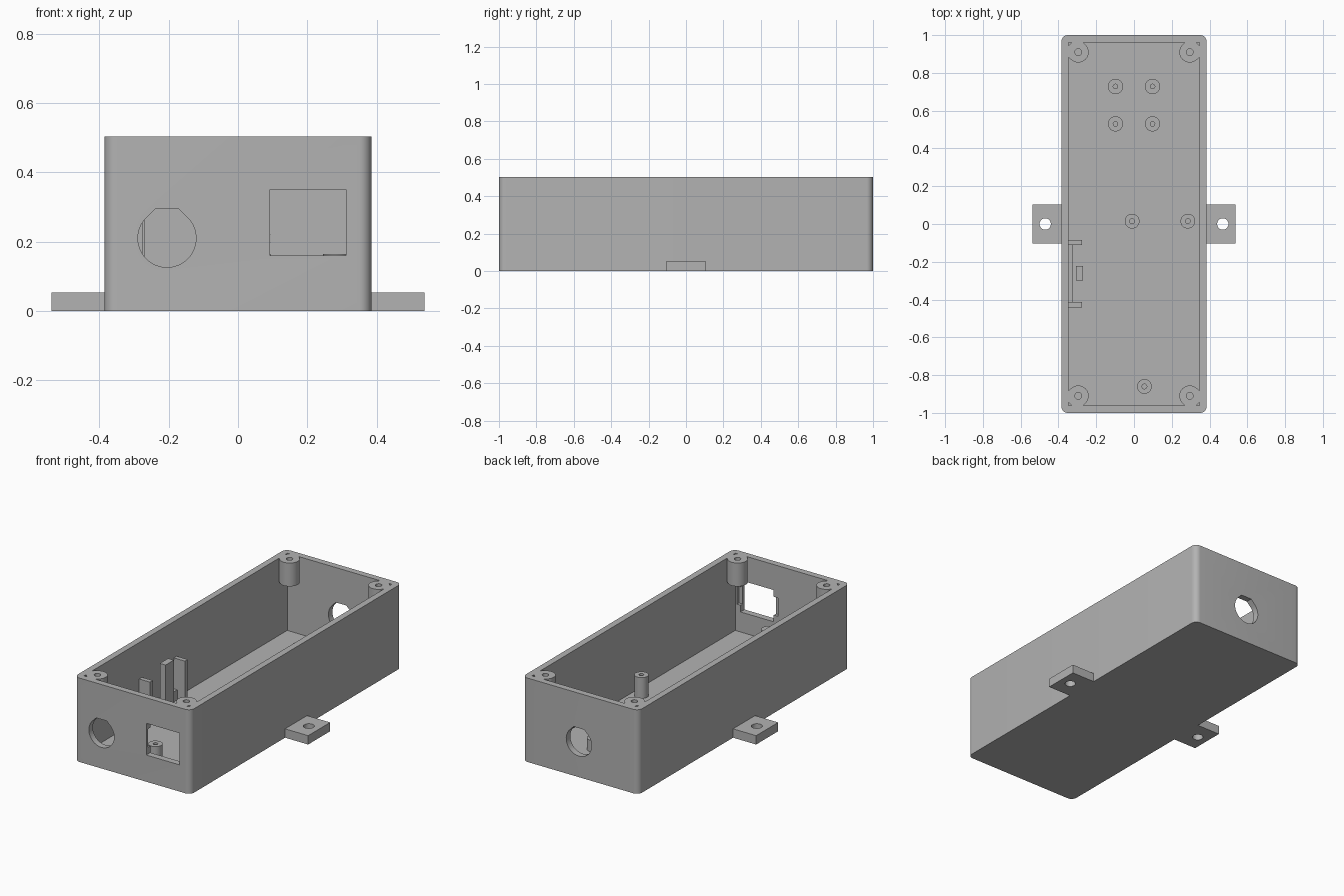
import bpy, bmesh
from math import cos, sin, pi, radians, sqrt
from mathutils import Matrix, Vector

if "Cube" in bpy.data.objects:
    bpy.data.objects.remove(bpy.data.objects["Cube"], do_unlink=True)

grey = bpy.data.materials.new("plain grey")
grey.use_nodes = True
COLOR = (0.45, 0.45, 0.45, 1)
grey.diffuse_color = COLOR
grey.node_tree.nodes["Principled BSDF"].inputs["Base Color"].default_value = COLOR

WALL, FLOOR, TOP = 0.038, 0.04, 0.503
HALF_X, HALF_Y = 0.385, 1.0


def finish(name, bm):
    bmesh.ops.recalc_face_normals(bm, faces=bm.faces)
    mesh = bpy.data.meshes.new(name)
    bm.to_mesh(mesh)
    bm.free()
    mesh.materials.append(grey)
    ob = bpy.data.objects.new(name, mesh)
    bpy.context.collection.objects.link(ob)
    return ob


def prism(name, pts, low, high, axis="z"):
    """Extrude a 2D outline along z, or along y with the outline in x and z."""
    bm = bmesh.new()
    place = (lambda a, b, c: (a, b, c)) if axis == "z" else (lambda a, b, c: (a, c, b))
    face = bm.faces.new([bm.verts.new(place(a, b, low)) for a, b in pts])
    geom = bmesh.ops.extrude_face_region(bm, geom=[face])["geom"]
    moved = [v for v in geom if isinstance(v, bmesh.types.BMVert)]
    bmesh.ops.translate(bm, verts=moved, vec=place(0, 0, high - low))
    return finish(name, bm)


def box(name, x0, x1, y0, y1, z0, z1):
    return prism(name, [(x0, y0), (x1, y0), (x1, y1), (x0, y1)], z0, z1)


def arc(x, y, r, start=0, end=360, steps=32):
    return [(x + r * cos(radians(start + (end - start) * i / steps)),
             y + r * sin(radians(start + (end - start) * i / steps)))
            for i in range(steps + (end - start < 360))]


def cylinder(name, x, y, r, z0, z1):
    return prism(name, arc(x, y, r), z0, z1)


def combine(ob, others, operation="DIFFERENCE"):
    for other in others:
        mod = ob.modifiers.new("cut", "BOOLEAN")
        mod.operation, mod.solver, mod.object = operation, "EXACT", other
        bpy.context.view_layer.objects.active = ob
        bpy.ops.object.modifier_apply(modifier=mod.name)
        bpy.data.objects.remove(other, do_unlink=True)


def cable_hole(x, z, r, y0, y1):
    """Round hole with a truncated peak."""
    flat = r * (sqrt(2) - 1)
    pts = arc(x, z, r, 135, 405) + [(x + flat, z + r), (x - flat, z + r)]
    return prism("cable_hole_cutter", pts, y0, y1, "y")


def tube(name, x, y, r_out, r_in, z0, z1):
    post = cylinder(name, x, y, r_out, z0, z1)
    combine(post, [cylinder("bore", x, y, r_in, FLOOR + 0.01, z1 + 0.1)])
    return post


# Case: rounded shell with cable holes and a socket window
R = 0.035
outline = []
for cx, cy, a in ((1, 1, 0), (-1, 1, 90), (-1, -1, 180), (1, -1, 270)):
    outline += arc(cx * (HALF_X - R), cy * (HALF_Y - R), R, a, a + 90, 8)
case = prism("case", outline, 0, TOP)
ix, iy = HALF_X - WALL, HALF_Y - WALL
combine(case, [
    box("cavity", -ix, ix, -iy, iy, FLOOR, 1),
    cable_hole(-0.205, 0.21, 0.084, -1.1, -0.9),
    cable_hole(0.01, 0.21, 0.084, 0.9, 1.1),
    box("window", 0.092, 0.312, -1.1, -0.9, 0.16, 0.35),
    box("window_pocket", 0.065, 0.337, -0.982, -0.9, 0.2, 0.31),
])

# Corner screw bosses, tied diagonally into the corners
for sx, sy, label in ((-1, -1, "front_right"), (1, -1, "front_left"),
                      (-1, 1, "back_right"), (1, 1, "back_left")):
    x, y, r = sx * 0.295, sy * 0.91, 0.055
    boss = cylinder("corner_boss_" + label, x, y, r, TOP - 0.14, TOP)
    along = Vector((sx, sy)).normalized()
    across = Vector((-along.y, along.x))
    c = Vector((x, y))
    web = prism("web", [c - across * r, c + along * 0.06 - across * r,
                        c + along * 0.06 + across * r, c + across * r], TOP - 0.14, TOP)
    combine(boss, [web], "UNION")
    combine(boss, [cylinder("bore", x, y, 0.018, TOP - 0.12, 1)])

# Circuit board posts
for x in (-0.098, 0.098):
    for y in (0.53, 0.728):
        tube("short_post", x, y, 0.04, 0.012, FLOOR - 0.01, 0.11)
for x, y in ((-0.01, 0.015), (0.285, 0.015), (0.055, -0.86)):
    tube("tall_post", x, y, 0.039, 0.013, FLOOR - 0.01, 0.165)

# Side board holder: two brackets, a low rail and a clip
for y in (-0.0975, -0.4275):
    box("holder_bracket", -0.36, -0.275, y - 0.0135, y + 0.0135, FLOOR - 0.01, 0.285)
box("holder_rail", -0.36, -0.325, -0.42, -0.105, FLOOR - 0.01, 0.1)
box("holder_clip", -0.308, -0.27, -0.3, -0.222, FLOOR - 0.01, 0.335)

# Mounting ears
for s, label in ((-1, "right"), (1, "left")):
    x0, x1 = sorted((s * 0.37, s * 0.538))
    ear = box("mounting_ear_" + label, x0, x1, -0.104, 0.104, 0, 0.053)
    combine(ear, [cylinder("bore", s * 0.47, 0, 0.03, -0.1, 0.2)])

# Smooth the round parts, keep the edges sharp
bpy.ops.object.select_all(action="DESELECT")
for ob in bpy.context.collection.objects:
    if ob.type == "MESH" and grey.name in ob.data.materials:
        ob.select_set(True)
        bpy.context.view_layer.objects.active = ob
bpy.ops.object.shade_smooth_by_angle(angle=radians(30))
